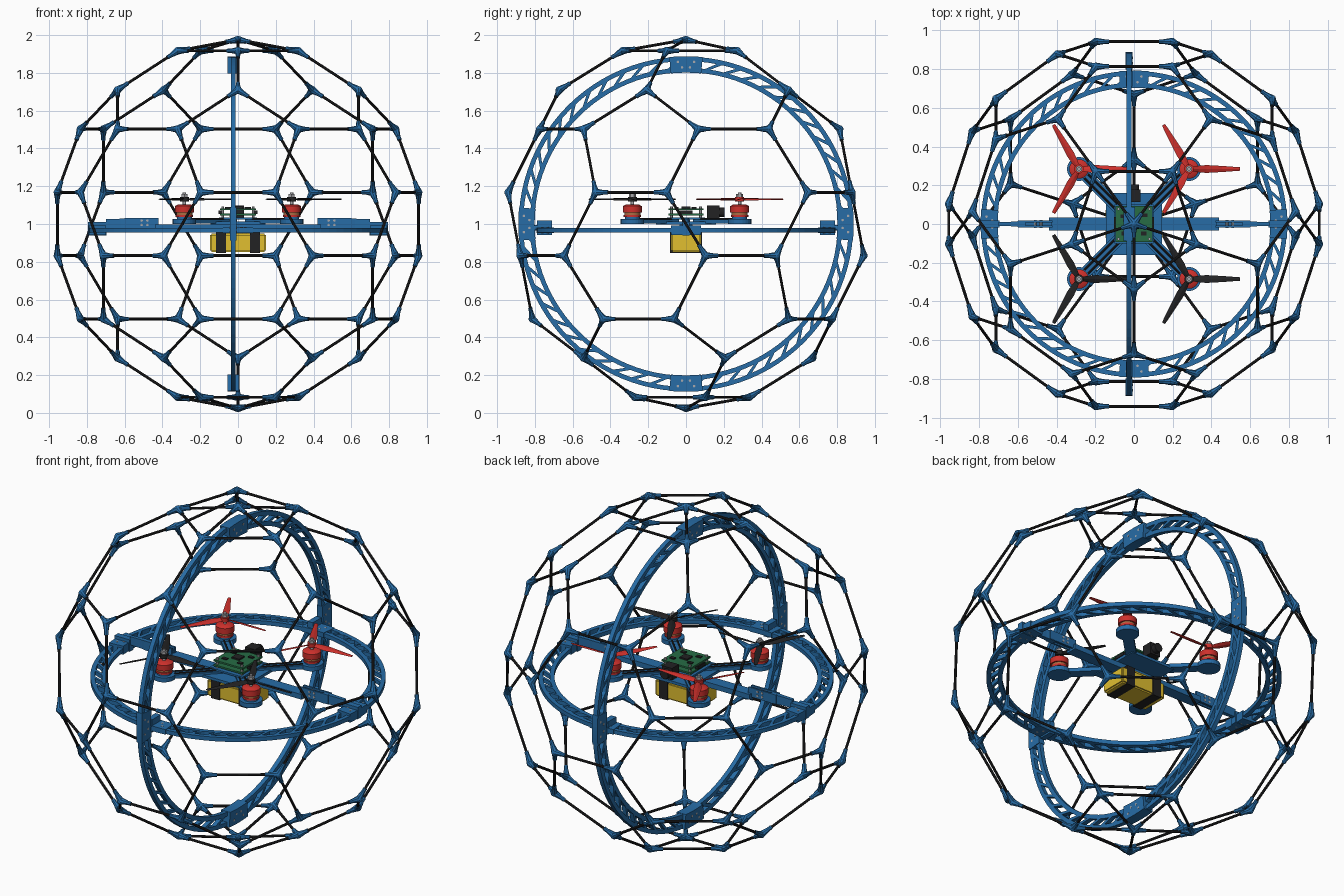
import bpy, bmesh
from math import sin, cos, pi, radians, sqrt
from mathutils import Vector, Matrix

if "Cube" in bpy.data.objects:
    bpy.data.objects.remove(bpy.data.objects["Cube"])

def material(name, rgb):
    m = bpy.data.materials.new(name)
    m.diffuse_color = (*rgb, 1)
    m.use_nodes = True
    m.node_tree.nodes["Principled BSDF"].inputs["Base Color"].default_value = m.diffuse_color
    return m

BLUE = material("blue", (0.02, 0.15, 0.38))
BLACK = material("black", (0.016, 0.016, 0.017))
RED = material("red", (0.62, 0.03, 0.025))
YELLOW = material("yellow", (0.75, 0.52, 0.03))
GREEN = material("green", (0.02, 0.15, 0.06))
METAL = material("metal", (0.4, 0.4, 0.42))
COPPER = material("copper", (0.4, 0.16, 0.06))

def finish(bm, name, mat, smooth=False):
    bmesh.ops.recalc_face_normals(bm, faces=bm.faces)
    me = bpy.data.meshes.new(name)
    bm.to_mesh(me)
    bm.free()
    ob = bpy.data.objects.new(name, me)
    bpy.context.collection.objects.link(ob)
    me.materials.append(mat)
    if smooth:
        bpy.context.view_layer.objects.active = ob
        ob.select_set(True)
        bpy.ops.object.shade_smooth_by_angle(angle=radians(40))
        ob.select_set(False)
    return ob

def rod(bm, a, b, r1, r2=None, seg=8):
    a, b = Vector(a), Vector(b)
    d = b - a
    m = Matrix.Translation((a + b) / 2) @ d.to_track_quat('Z', 'Y').to_matrix().to_4x4()
    bmesh.ops.create_cone(bm, cap_ends=True, segments=seg, radius1=r1,
                          radius2=r1 if r2 is None else r2, depth=d.length, matrix=m)

def box(bm, c, size, rot=0):
    m = Matrix.Translation(c) @ Matrix.Rotation(rot, 4, 'Z') @ Matrix.Diagonal((*size, 1))
    bmesh.ops.create_cube(bm, size=1, matrix=m)

def loft(bm, sections, closed=False):
    rings = [[bm.verts.new(p) for p in s] for s in sections]
    n = len(rings[0])
    for i in range(len(rings) - (0 if closed else 1)):
        a, b = rings[i], rings[(i + 1) % len(rings)]
        for j in range(n):
            bm.faces.new((a[j], a[(j + 1) % n], b[(j + 1) % n], b[j]))
    if not closed:
        bm.faces.new(rings[0])
        bm.faces.new(rings[-1])

CZ = 1.0

# ---- cage: truncated icosahedron, pentagon on top, shallow apex above and below
phi, S = (1 + sqrt(5)) / 2, 0.197
pts = []
for base in ((0, 1, 3 * phi), (1, 2 + phi, 2 * phi), (phi, 2, 2 * phi + 1)):
    for k in range(8):
        p = [c * (-1 if k >> i & 1 else 1) for i, c in enumerate(base)]
        for s in range(3):
            q = Vector(p[s:] + p[:s])
            if all((q - o).length > 0.01 for o in pts):
                pts.append(q)
turn = Matrix.Rotation(radians(31.717), 3, 'X')
pts = [turn @ p * S for p in pts]
edges = [(a, b) for i, a in enumerate(pts) for b in pts[i + 1:] if (a - b).length < S * 2.02]
apexes = [Vector((0, 0, s * 4.956 * S)) for s in (1, -1)]
for a in apexes:
    edges += [(a, p) for p in pts if p.z * a.z > 0 and abs(p.z) > 0.88]
up = Vector((0, 0, CZ))
bars, hubs = bmesh.new(), bmesh.new()
for a, b in edges:
    rod(bars, a + up, b + up, 0.0075)
    for p, q in ((a, b), (b, a)):
        d = (q - p).normalized()
        rod(hubs, p + up, p + up + d * 0.045, 0.02, 0.012)
        rod(hubs, p + up + d * 0.04, p + up + d * 0.068, 0.0115)
for p in pts + apexes:
    bmesh.ops.create_uvsphere(hubs, u_segments=12, v_segments=8, radius=0.02,
                              matrix=Matrix.Translation(p + up))
finish(bars, "cage_bars", BLACK, True)
finish(hubs, "cage_hubs", BLUE, True)

# ---- gimbal rings: two rims, slanted struts and solid clamps at the quarters
def arc(bm, place, r0, r1, w, a0=0, a1=2 * pi, n=96, closed=True):
    secs = []
    for i in range(n if closed else n + 1):
        a = a0 + (a1 - a0) * i / n
        secs.append([place(r, a, h) for r, h in
                     ((r0, -w / 2), (r1, -w / 2), (r1, w / 2), (r0, w / 2))])
    loft(bm, secs, closed)

def truss_ring(name, place, r0, r1, w, clamp_widths):
    bm = bmesh.new()
    arc(bm, place, r0, r0 + 0.024, w)
    arc(bm, place, r1 - 0.024, r1, w)
    n, t, lean = 52, 0.017, 0.1
    for i in range(n):
        a = 2 * pi * i / n
        loft(bm, [[place(r, a + o + e, h) for e, h in ((-t, -w / 2), (t, -w / 2), (t, w / 2), (-t, w / 2))]
                  for r, o in ((r0 + 0.015, 0), (r1 - 0.015, -lean))])
    finish(bm, name, BLUE)
    bm, bolts = bmesh.new(), bmesh.new()
    for k in range(4):
        c, w = k * pi / 2, clamp_widths[k % 2]
        arc(bm, place, r0 - 0.002, r1 + 0.002, w, c - 0.1, c + 0.1, 8, False)
        for o in (-0.05, -0.025, 0.025, 0.05):
            r = (r0 + r1) / 2 + (0.015 if abs(o) > 0.03 else -0.015)
            rod(bolts, place(r, c + o, -w / 2 - 0.001), place(r, c + o, w / 2 + 0.001), 0.007)
    finish(bm, name + "_clamps", BLUE)
    finish(bolts, name + "_bolts", METAL)

truss_ring("vertical_ring", lambda r, a, h: Vector((-0.025 + h, r * cos(a), CZ + r * sin(a))),
           0.803, 0.886, 0.026, (0.036, 0.06))
truss_ring("horizontal_ring", lambda r, a, h: Vector((r * cos(a), r * sin(a), 0.967 + h)),
           0.705, 0.79, 0.024, (0.05, 0.03))

# pivots joining the two rings, and ring clamp blocks
bm = bmesh.new()
for s in (1, -1):
    box(bm, (-0.025, s * 0.75, 0.98), (0.034, 0.08, 0.075))
    rod(bm, (-0.025, s * 0.72, 0.98), (-0.025, s * 0.84, 0.98), 0.014, seg=16)
    box(bm, (s * 0.745, 0, 0.975), (0.1, 0.035, 0.07))
finish(bm, "ring_pivots", BLUE)

# ---- cross beam along x carrying the drone
bm = bmesh.new()
box(bm, (0, 0, 0.982), (0.88, 0.068, 0.03))
for s in (1, -1):
    for y in (-0.014, 0.014):
        box(bm, (s * 0.51, y, 1.004), (0.18, 0.01, 0.055))
    box(bm, (s * 0.5, 0, 1.0), (0.15, 0.03, 0.03))
    loft(bm, [[(s * x, -w, 1.002 - h), (s * x, w, 1.002 - h), (s * x, w, 1.002 + h), (s * x, -w, 1.002 + h)]
              for x, w, h in ((0.56, 0.019, 0.028), (0.62, 0.012, 0.026), (0.7, 0.01, 0.024))])
finish(bm, "cross_beam", BLUE)
bm = bmesh.new()
for s in (1, -1):
    for x in (0.48, 0.51):
        for z in (0.995, 1.018):
            rod(bm, (s * x, -0.021, z), (s * x, 0.021, z), 0.007)
finish(bm, "beam_bolts", METAL)

# ---- drone frame: centre plates, four arms, motor mounts
bm = bmesh.new()
box(bm, (0, 0, 1.005), (0.29, 0.32, 0.016))
box(bm, (0, 0, 1.03), (0.2, 0.2, 0.01))
M = 0.284
corners = [(x, y) for x in (-M, M) for y in (-M, M)]
for x, y in corners:
    d = Vector((x, y, 0))
    ang = pi / 4 if x * y > 0 else -pi / 4
    box(bm, d * 0.58 + Vector((0, 0, 1.013)), (0.3, 0.06, 0.022), ang)
    rod(bm, (x, y, 1.0), (x, y, 1.026), 0.062, seg=24)
    rod(bm, (x, y, 1.026), (x, y, 1.04), 0.04, seg=24)
finish(bm, "drone_frame", BLUE)
bm = bmesh.new()
for x, y in corners:
    side = Vector((-y, x, 0)).normalized() * 0.014
    for o in (side, -side):
        rod(bm, Vector((x * 0.3, y * 0.3, 1.026)) + o, Vector((x * 0.87, y * 0.87, 1.026)) + o, 0.005)
finish(bm, "motor_wires", BLACK)

# ---- motors
bell, coil, shaft = bmesh.new(), bmesh.new(), bmesh.new()
for x, y in corners:
    rod(bell, (x, y, 1.036), (x, y, 1.048), 0.046, seg=24)
    rod(coil, (x, y, 1.04), (x, y, 1.064), 0.042, seg=24)
    rod(bell, (x, y, 1.06), (x, y, 1.094), 0.05, seg=24)
    rod(bell, (x, y, 1.094), (x, y, 1.104), 0.05, 0.034, seg=24)
    rod(shaft, (x, y, 1.1), (x, y, 1.168), 0.009, seg=12)
    rod(shaft, (x, y, 1.144), (x, y, 1.158), 0.018, seg=6)
finish(bell, "motor_bells", RED, True)
finish(coil, "motor_coils", COPPER, True)
finish(shaft, "motor_shafts", METAL, True)

# ---- three-bladed propellers, red at the back and black in front
for name, sy, mat in (("rear_propellers", 1, RED), ("front_propellers", -1, BLACK)):
    bm = bmesh.new()
    for sx in (-1, 1):
        c = Vector((sx * M, sy * M, 1.131))
        rod(bm, c - Vector((0, 0, 0.012)), c + Vector((0, 0, 0.012)), 0.024, seg=20)
        for k in range(3):
            R = Matrix.Rotation(k * 2 * pi / 3, 3, 'Z')
            secs = []
            for r, w, tilt in ((0.015, 0.012, 0.4), (0.05, 0.018, 0.35), (0.09, 0.021, 0.28),
                               (0.17, 0.016, 0.18), (0.263, 0.009, 0.1)):
                tilt *= sx * sy
                secs.append([c + R @ Vector((r, u * w * cos(tilt) - v * sin(tilt), u * w * sin(tilt) + v))
                             for u, v in ((-1, 0), (0, -0.003), (1, 0), (0, 0.003))])
            loft(bm, secs)
    finish(bm, name, mat)

# ---- battery slung below, with two straps
bm = bmesh.new()
box(bm, (0, 0, 0.9), (0.295, 0.16, 0.098))
bmesh.ops.bevel(bm, geom=bm.edges[:], offset=0.008, segments=2, affect='EDGES')
box(bm, (0, 0, 0.958), (0.12, 0.1, 0.03))
finish(bm, "battery", YELLOW)
bm = bmesh.new()
for s in (1, -1):
    box(bm, (s * 0.09, 0, 0.905), (0.055, 0.167, 0.115))
finish(bm, "battery_straps", BLACK)

# ---- electronics stack
bm = bmesh.new()
box(bm, (0, 0, 1.05), (0.19, 0.185, 0.01))
box(bm, (0, 0, 1.078), (0.19, 0.185, 0.01))
finish(bm, "circuit_boards", GREEN)
bm = bmesh.new()
box(bm, (0, 0, 1.087), (0.05, 0.05, 0.01))
for x, y in ((-0.055, 0.04), (0.055, 0.045), (-0.05, -0.05), (0.05, -0.05)):
    box(bm, (x, y, 1.085), (0.03, 0.02, 0.008))
for s in (1, -1):
    box(bm, (s * 0.092, 0, 1.063), (0.02, 0.07, 0.018))
finish(bm, "circuit_chips", BLACK)
bm = bmesh.new()
for x in (-0.08, 0.08):
    for y in (-0.078, 0.078):
        rod(bm, (x, y, 1.01), (x, y, 1.093), 0.008, seg=6)
finish(bm, "stack_posts", METAL)

# ---- camera facing backwards
bm = bmesh.new()
box(bm, (0, 0.145, 1.062), (0.065, 0.065, 0.07))
rod(bm, (0, 0.17, 1.062), (0, 0.205, 1.062), 0.026, seg=20)
finish(bm, "camera", BLACK)
